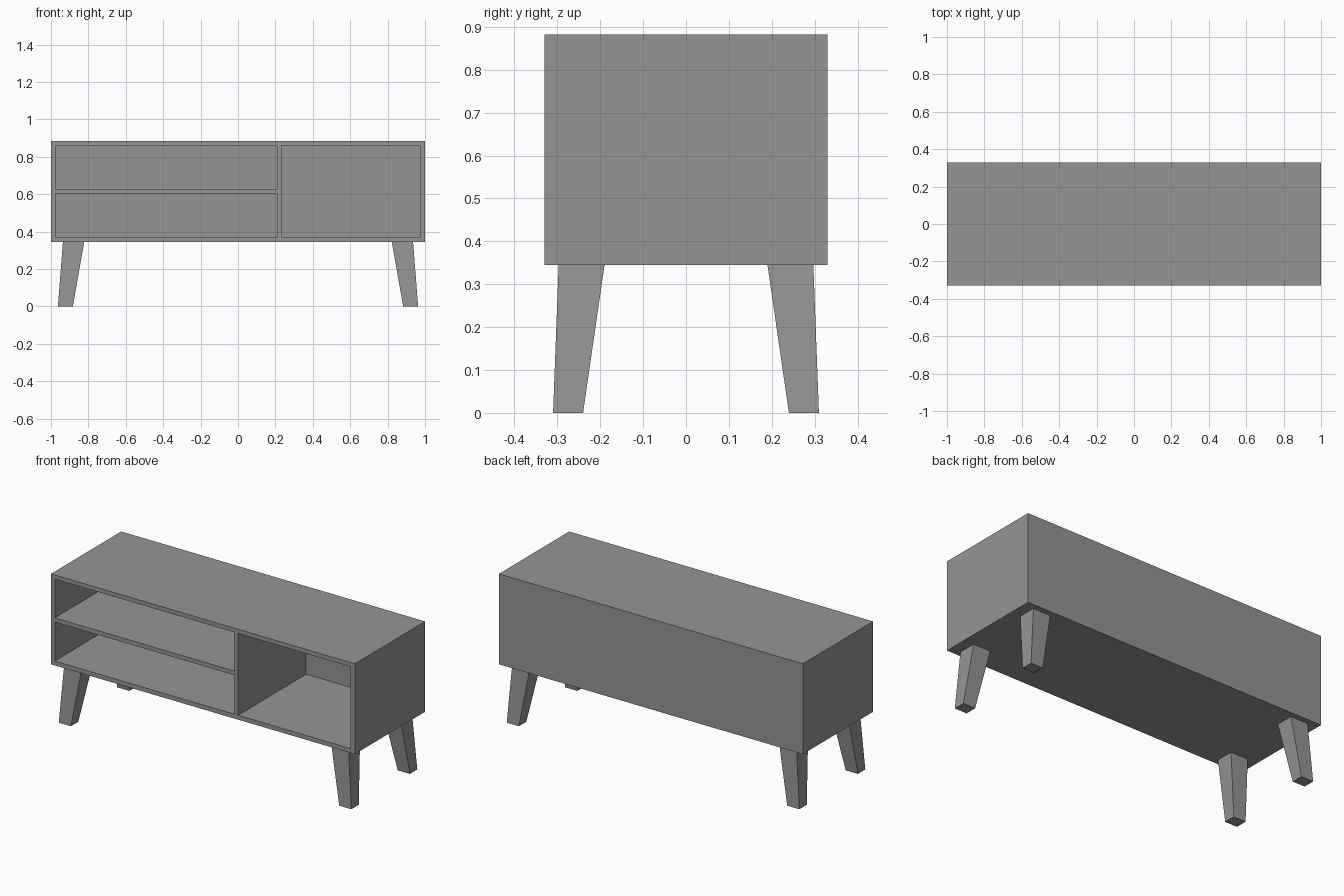
import bpy
import bmesh

default = bpy.data.objects.get("Cube")
if default:
    bpy.data.objects.remove(default, do_unlink=True)

grey = bpy.data.materials.new("plain grey")
grey.use_nodes = True
grey.diffuse_color = (0.3, 0.3, 0.3, 1)
grey.node_tree.nodes["Principled BSDF"].inputs["Base Color"].default_value = (0.3, 0.3, 0.3, 1)


def hexahedron(name, bottom, top, z0, z1):
    """Solid between two rectangles, each given as (x0, x1, y0, y1)."""
    bm = bmesh.new()
    rings = []
    for (x0, x1, y0, y1), z in ((bottom, z0), (top, z1)):
        corners = ((x0, y0), (x1, y0), (x1, y1), (x0, y1))
        rings.append([bm.verts.new((x, y, z)) for x, y in corners])
    low, high = rings
    bm.faces.new(low[::-1])
    bm.faces.new(high)
    for i in range(4):
        j = (i + 1) % 4
        bm.faces.new((low[i], low[j], high[j], high[i]))
    bmesh.ops.recalc_face_normals(bm, faces=bm.faces)
    mesh = bpy.data.meshes.new(name)
    bm.to_mesh(mesh)
    bm.free()
    mesh.materials.append(grey)
    obj = bpy.data.objects.new(name, mesh)
    bpy.context.collection.objects.link(obj)
    return obj


def board(name, x0, x1, y0, y1, z0, z1):
    return hexahedron(name, (x0, x1, y0, y1), (x0, x1, y0, y1), z0, z1)


# Cabinet levels
DEPTH = 0.33
BASE, FLOOR, CEILING, TOP = 0.345, 0.371, 0.858, 0.883
BACK = 0.31

# Carcass
board("top_panel", -1, 1, -DEPTH, DEPTH, CEILING, TOP)
board("bottom_panel", -1, 1, -DEPTH, DEPTH, BASE, FLOOR)
board("right_side_panel", -1, -0.975, -DEPTH, DEPTH, FLOOR, CEILING)
board("left_side_panel", 0.972, 1, -DEPTH, DEPTH, FLOOR, CEILING)

# Divider, shelf and back panels
board("divider", 0.208, 0.232, -DEPTH, DEPTH, FLOOR, CEILING)
board("shelf", -0.975, 0.208, -DEPTH, DEPTH, 0.603, 0.628)
board("back_panel_upper", -0.975, 0.208, BACK, DEPTH, 0.628, CEILING)
board("back_panel_lower", -0.975, 0.208, BACK, DEPTH, FLOOR, 0.603)
board("back_panel_open_bay", 0.232, 0.972, BACK, DEPTH, FLOOR, CEILING)

# Splayed, tapered legs
for x_name, sx in (("left", 1), ("right", -1)):
    for y_name, sy in (("back", 1), ("front", -1)):
        foot = (0.883 * sx, 0.963 * sx, 0.24 * sy, 0.31 * sy)
        head = (0.822 * sx, 0.936 * sx, 0.19 * sy, 0.297 * sy)
        hexahedron(f"{y_name}_{x_name}_leg", foot, head, 0, BASE)
